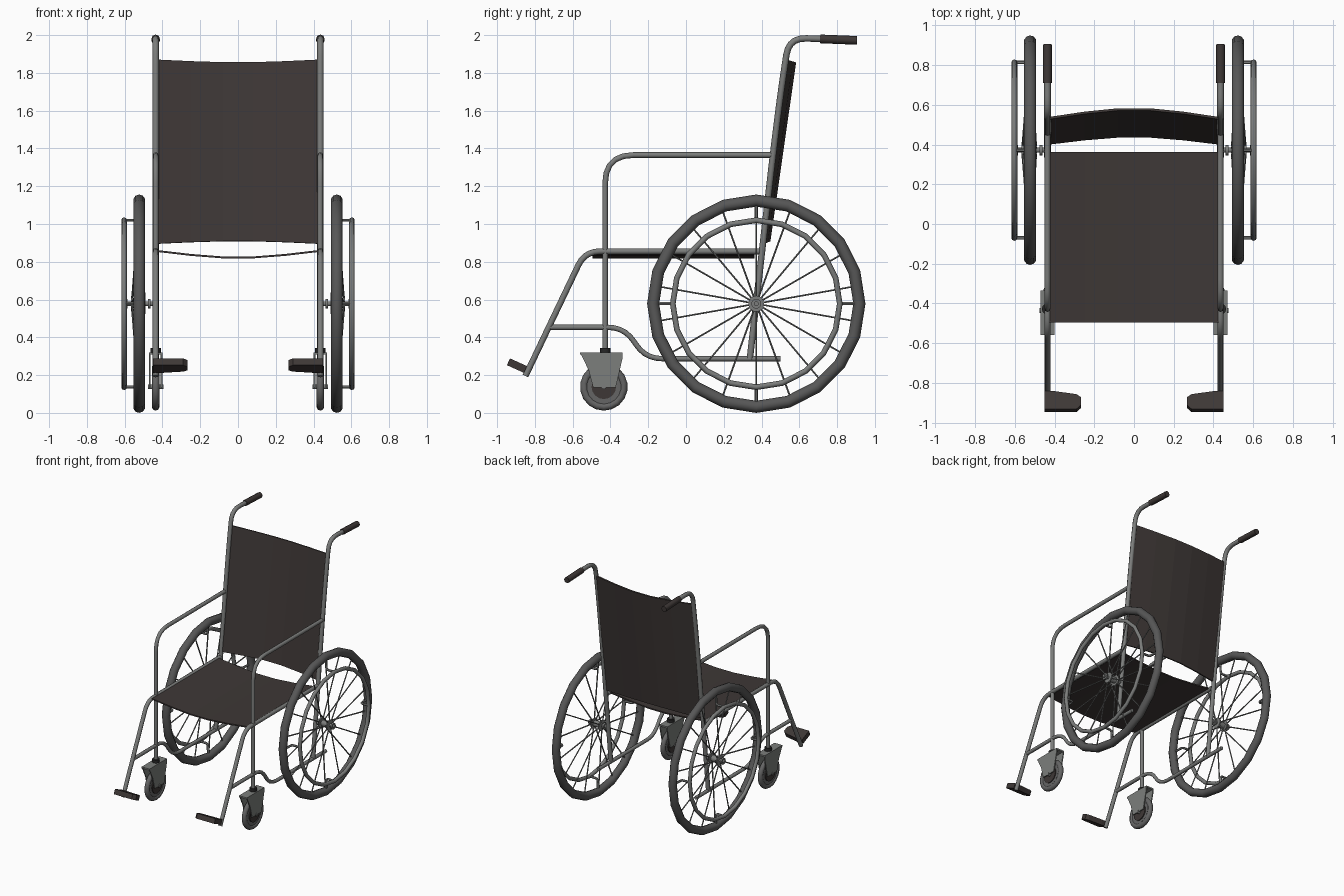
import bpy, bmesh, math
from mathutils import Vector

if "Cube" in bpy.data.objects:
    bpy.data.objects.remove(bpy.data.objects["Cube"])


def material(name, rgb):
    m = bpy.data.materials.new(name)
    m.diffuse_color = (*rgb, 1)
    m.use_nodes = True
    m.node_tree.nodes["Principled BSDF"].inputs["Base Color"].default_value = m.diffuse_color
    return m


METAL = material("grey_metal", (0.20, 0.205, 0.20))
TYRE = material("dark_rubber", (0.095, 0.095, 0.095))
CASTER = material("caster_grey", (0.13, 0.13, 0.13))
FORK = material("fork_grey", (0.20, 0.21, 0.20))
FABRIC = material("brown_black_fabric", (0.048, 0.039, 0.037))
BLACK = material("black_plastic", (0.02, 0.02, 0.02))


def finish(name, mat, smooth=True):
    o = bpy.context.object
    o.name = name
    o.data.materials.clear()
    o.data.materials.append(mat)
    if smooth:
        bpy.ops.object.shade_smooth_by_angle(angle=math.radians(46))
    return o


def mesh_object(name, bm, mat, smooth=False):
    bmesh.ops.recalc_face_normals(bm, faces=bm.faces)
    me = bpy.data.meshes.new(name)
    bm.to_mesh(me)
    bm.free()
    o = bpy.data.objects.new(name, me)
    bpy.context.collection.objects.link(o)
    bpy.ops.object.select_all(action='DESELECT')
    o.select_set(True)
    bpy.context.view_layer.objects.active = o
    return finish(name, mat, smooth)


def rounded(points, radius, steps=5):
    """Round the inner corners of a path."""
    pts = [Vector(p) for p in points]
    out = [pts[0]]
    for a, b, c in zip(pts, pts[1:], pts[2:]):
        r = min(radius, (a - b).length * 0.49, (c - b).length * 0.49)
        p, q = b + (a - b).normalized() * r, b + (c - b).normalized() * r
        for i in range(steps + 1):
            t = i / steps
            out.append(p * (1 - t) ** 2 + b * 2 * t * (1 - t) + q * t * t)
    return out + [pts[-1]]


def tube(name, paths, r, mat, corner=0.12, res=2):
    """Round tubes swept along one or more paths."""
    cu = bpy.data.curves.new(name, 'CURVE')
    cu.dimensions = '3D'
    cu.bevel_depth = r
    cu.bevel_resolution = res
    cu.use_fill_caps = True
    for path in paths:
        pts = rounded(path, corner)
        sp = cu.splines.new('POLY')
        sp.points.add(len(pts) - 1)
        for sp_pt, p in zip(sp.points, pts):
            sp_pt.co = (*p, 1)
    o = bpy.data.objects.new(name, cu)
    bpy.context.collection.objects.link(o)
    bpy.ops.object.select_all(action='DESELECT')
    o.select_set(True)
    bpy.context.view_layer.objects.active = o
    bpy.ops.object.convert(target='MESH')
    return finish(name, mat)


def side_tube(name, s, yz, r, mat, corner=0.12):
    return tube(name, [[(s * 0.436, y, z) for y, z in yz]], r, mat, corner)


def axle(name, s, x0, x1, y, z, r, mat, sides=16):
    bpy.ops.mesh.primitive_cylinder_add(vertices=sides, radius=r, depth=x1 - x0,
        location=(s * (x0 + x1) / 2, y, z), rotation=(0, math.pi / 2, 0))
    return finish(name, mat)


def ring(name, x, y, z, R, r, mat, n=20, m=10):
    bpy.ops.mesh.primitive_torus_add(major_segments=n, minor_segments=m, major_radius=R,
        minor_radius=r, location=(x, y, z), rotation=(0, math.pi / 2, 0))
    return finish(name, mat)


def prism(name, lower, upper, mat):
    """Solid between two matching outlines."""
    bm = bmesh.new()
    a = [bm.verts.new(p) for p in lower]
    b = [bm.verts.new(p) for p in upper]
    bm.faces.new(a)
    bm.faces.new(b)
    n = len(a)
    for i in range(n):
        bm.faces.new((a[i], a[(i + 1) % n], b[(i + 1) % n], b[i]))
    return mesh_object(name, bm, mat)


def sheet(name, edge_a, edge_b, thick):
    """Thin fabric stretched between two matching edges."""
    bm = bmesh.new()
    a = [bm.verts.new(p) for p in edge_a]
    b = [bm.verts.new(p) for p in edge_b]
    for i in range(len(a) - 1):
        bm.faces.new((a[i], a[i + 1], b[i + 1], b[i]))
    o = mesh_object(name, bm, FABRIC)
    mod = o.modifiers.new("thickness", 'SOLIDIFY')
    mod.thickness = thick
    mod.offset = 0
    return o


# Sling seat and backrest
stations = [(-0.436, 0), (-0.25, 0.62), (-0.08, 1), (0.08, 1), (0.25, 0.62), (0.436, 0)]
sheet("seat", [(x, -0.495, 0.858 - 0.035 * d) for x, d in stations],
      [(x, 0.362, 0.858 - 0.035 * d) for x, d in stations], 0.01)
sheet("backrest", [(x, 0.405 + 0.036 * d, 0.895 + 0.014 * d) for x, d in stations],
      [(x, 0.532 + 0.045 * d, 1.87 - 0.014 * d) for x, d in stations], 0.012)

WY, WZ = 0.372, 0.578     # main wheel centre
CY, CZ = -0.435, 0.138    # caster centre

for s, side in ((-1, "left"), (1, "right")):
    # Tubular frame
    side_tube("back_post_" + side, s, [(0.338, 0.285), (0.46, 1.365), (0.502, 1.70),
              (0.545, 1.985), (0.73, 1.98), (0.89, 1.972)], 0.017, METAL, 0.14)
    side_tube("push_grip_" + side, s, [(0.71, 1.98), (0.905, 1.972)], 0.023, FABRIC)
    side_tube("armrest_" + side, s, [(0.455, 1.365), (-0.428, 1.365), (-0.428, 0.32)],
              0.015, METAL, 0.15)
    side_tube("seat_rail_and_leg_" + side, s, [(0.39, 0.855), (-0.535, 0.855), (-0.85, 0.195)],
              0.016, METAL, 0.08)
    side_tube("lower_rail_" + side, s, [(-0.725, 0.453), (-0.325, 0.453), (-0.215, 0.287),
              (0.5, 0.287)], 0.014, METAL, 0.09)

    # Footplate with chamfered inner end, front edge raised
    outline = [(0.45, -0.94), (0.29, -0.94), (0.268, -0.92), (0.268, -0.88),
               (0.29, -0.865), (0.40, -0.85), (0.45, -0.85)]
    tilt = lambda y, h: 0.23 - (y + 0.85) * 0.45 + h
    prism("footplate_" + side, [(s * x, y - 0.008, tilt(y, -0.018)) for x, y in outline],
          [(s * x, y + 0.008, tilt(y, 0.018)) for x, y in outline], FABRIC)

    # Main wheel, hand rim and hub
    X = s * 0.523
    ring("tyre_" + side, X, WY, WZ, 0.546, 0.032, TYRE)
    ring("hand_rim_" + side, s * 0.603, WY, WZ, 0.442, 0.015, METAL, m=8)
    axle("axle_" + side, s, 0.43, 0.61, WY, WZ, 0.013, METAL, 10)
    axle("hub_" + side, s, 0.49, 0.565, WY, WZ, 0.024, METAL)
    for i, x in enumerate((0.49, 0.557)):
        axle(f"hub_flange_{i}_{side}", s, x, x + 0.009, WY, WZ, 0.042, METAL)
    axle("hub_cap_" + side, s, 0.585, 0.597, WY, WZ, 0.026, METAL)
    axle("axle_nut_" + side, s, 0.462, 0.476, WY, WZ, 0.026, METAL)

    # Spokes alternate between the two hub flanges
    spokes = []
    for i in range(18):
        a = math.radians(i * 20 + 10)
        c, t = math.cos(a), math.sin(a)
        hx = s * (0.494 if i % 2 else 0.561)
        spokes.append([(hx, WY + 0.03 * c, WZ + 0.03 * t),
                       (X, WY + 0.53 * c, WZ + 0.53 * t)])
    tube("spokes_" + side, spokes, 0.005, METAL, res=1)

    # Brackets joining hand rim to wheel
    brackets = []
    for i in range(4):
        c, t = round(math.cos(i * math.pi / 2)), round(math.sin(i * math.pi / 2))
        brackets.append([(s * x, WY + r * c, WZ + r * t)
                         for x, r in ((0.603, 0.442), (0.532, 0.442), (0.528, 0.53))])
    tube("rim_brackets_" + side, brackets, 0.009, METAL, 0.02, 1)

    # Caster wheel
    cx = s * 0.436
    ring("caster_tyre_" + side, cx, CY, CZ, 0.106, 0.02, CASTER, 18, 8)
    axle("caster_disc_" + side, s, 0.424, 0.448, CY, CZ, 0.1, CASTER, 18)
    axle("caster_hub_" + side, s, 0.417, 0.455, CY, CZ, 0.065, FABRIC)
    axle("caster_axle_" + side, s, 0.395, 0.477, CY, CZ, 0.013, METAL, 10)

    # Caster fork: two tapered cheeks under a top plate
    cheek = [(-0.56, 0.318), (-0.335, 0.318), (-0.337, 0.285), (-0.372, 0.135),
             (-0.492, 0.135), (-0.515, 0.225)]
    for i, x in enumerate((0.401, 0.464)):
        prism(f"fork_cheek_{i}_{side}", [(s * x, y, z) for y, z in cheek],
              [(s * (x + 0.008), y, z) for y, z in cheek], FORK)
    top = [(0.401, -0.56), (0.472, -0.56), (0.472, -0.335), (0.401, -0.335)]
    prism("fork_top_" + side, [(s * x, y, 0.308) for x, y in top],
          [(s * x, y, 0.32) for x, y in top], FORK)
    bpy.ops.mesh.primitive_cylinder_add(vertices=12, radius=0.028, depth=0.025,
                                        location=(cx, -0.428, 0.332))
    finish("caster_collar_" + side, BLACK)
